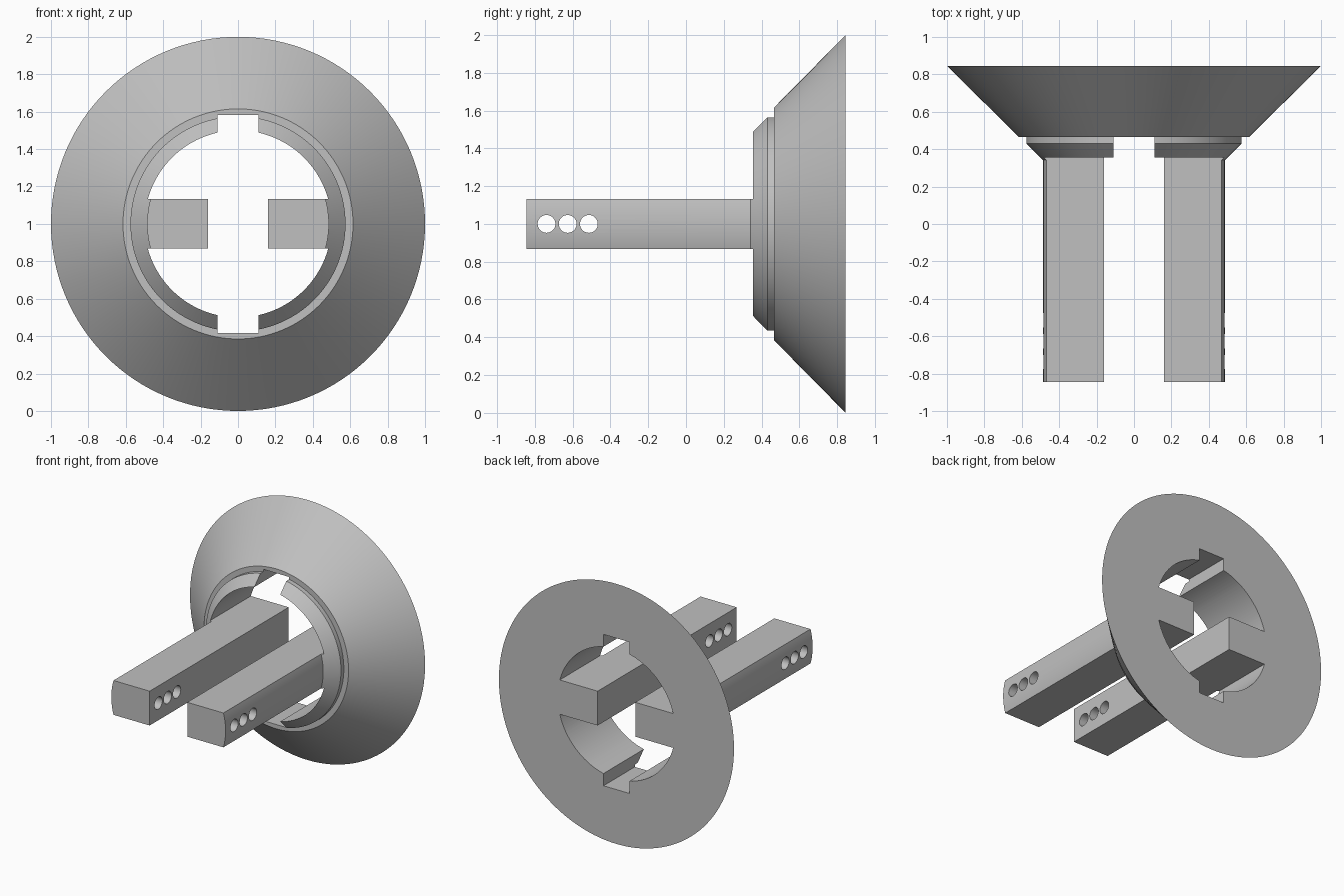
import bpy, bmesh
from math import sin, cos, asin, pi
from mathutils import Vector

if "Cube" in bpy.data.objects:
    bpy.data.objects.remove(bpy.data.objects["Cube"])

AXIS_Z = 1.0       # height of the flange axis
SEGMENTS = 128

grey = bpy.data.materials.new("plain grey")
grey.use_nodes = True
colour = (0.53, 0.53, 0.53, 1)
grey.diffuse_color = colour
grey.node_tree.nodes["Principled BSDF"].inputs["Base Color"].default_value = colour


def make_object(name, bm):
    bmesh.ops.recalc_face_normals(bm, faces=bm.faces)
    mesh = bpy.data.meshes.new(name)
    bm.to_mesh(mesh)
    bm.free()
    obj = bpy.data.objects.new(name, mesh)
    bpy.context.collection.objects.link(obj)
    mesh.materials.append(grey)
    return obj


def prism(name, outline, direction):
    """Extrude a planar outline along a direction."""
    bm = bmesh.new()
    face = bm.faces.new([bm.verts.new(p) for p in outline])
    new = bmesh.ops.extrude_face_region(bm, geom=[face])["geom"]
    bmesh.ops.translate(bm, vec=Vector(direction),
                        verts=[v for v in new if isinstance(v, bmesh.types.BMVert)])
    return make_object(name, bm)


# Solid turned blank: arm cylinder, chamfered collar and wide cone
profile = [(0, -0.845), (0.486, -0.845), (0.486, 0.341), (0.575, 0.43),
           (0.575, 0.465), (0.615, 0.465), (1, 0.845), (0, 0.845)]
bm = bmesh.new()
verts = [bm.verts.new((r, y, AXIS_Z)) for r, y in profile]
edges = [bm.edges.new(pair) for pair in zip(verts, verts[1:])]
bmesh.ops.spin(bm, geom=verts + edges, cent=(0, 0, AXIS_Z), axis=(0, 1, 0),
               angle=2 * pi, steps=SEGMENTS, use_merge=True)
bmesh.ops.remove_doubles(bm, verts=bm.verts, dist=1e-4)
body = make_object("flange_with_arms", bm)

# Opening through the body: bore with key slots, leaving the two arms
BORE, ARM_X, ARM_H, SLOT_X, SLOT_Z = 0.5, 0.16, 0.132, 0.11, 0.582
start, stop = asin(ARM_H / BORE), pi / 2 - asin(SLOT_X / BORE)
steps = 24
angles = [start + (stop - start) * i / steps for i in range(steps + 1)]
quarter = [(ARM_X, ARM_H)] + [(BORE * cos(a), BORE * sin(a)) for a in angles]
quarter.append((SLOT_X, SLOT_Z))
half = quarter + [(-x, z) for x, z in reversed(quarter)]
outline = half + [(-x, -z) for x, z in half]
cutters = [prism("opening_cutter", [(x, -1, z + AXIS_Z) for x, z in outline], (0, 2, 0))]

# Three cross holes through both arms
for y in (-0.738, -0.626, -0.514):
    ring = [2 * pi * i / 48 for i in range(48)]
    cutters.append(prism("hole_cutter",
                         [(-1, y + 0.047 * cos(a), AXIS_Z + 0.047 * sin(a)) for a in ring],
                         (2, 0, 0)))

for obj in bpy.context.selected_objects:
    obj.select_set(False)
body.select_set(True)
bpy.context.view_layer.objects.active = body
for cutter in cutters:
    mod = body.modifiers.new("cut", "BOOLEAN")
    mod.operation, mod.solver, mod.object = "DIFFERENCE", "EXACT", cutter
    bpy.ops.object.modifier_apply(modifier=mod.name)
    bpy.data.objects.remove(cutter)

bpy.ops.object.shade_smooth_by_angle(angle=pi / 6)
